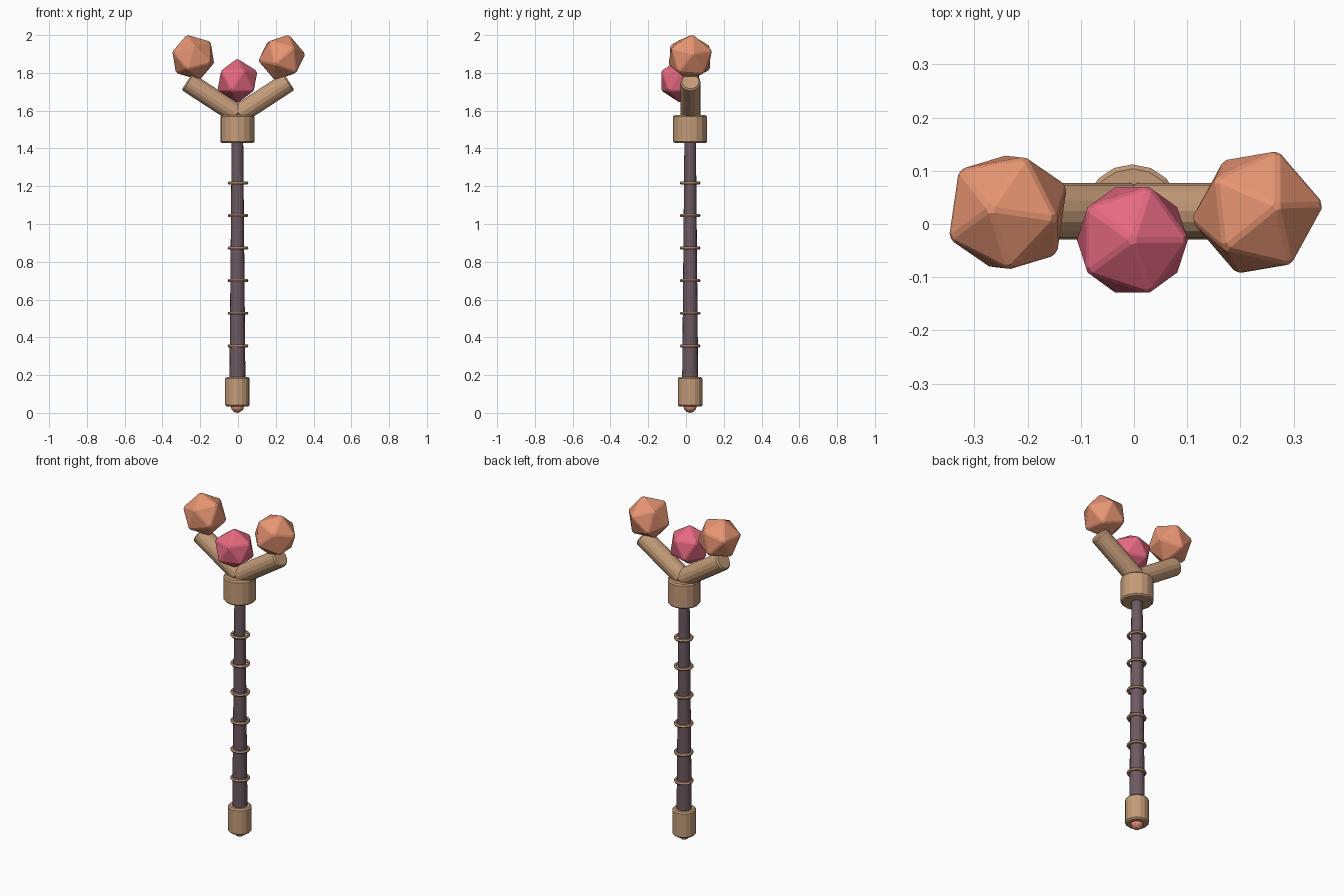
import bpy, bmesh, math
from mathutils import Matrix, Vector

if "Cube" in bpy.data.objects:
    bpy.data.objects.remove(bpy.data.objects["Cube"])

Y = 0.022  # depth of the staff axis


def material(name, rgb):
    m = bpy.data.materials.new(name)
    m.diffuse_color = (*rgb, 1)
    m.use_nodes = True
    m.node_tree.nodes["Principled BSDF"].inputs["Base Color"].default_value = m.diffuse_color
    return m


TAN = material("tan_wood", (0.55, 0.33, 0.19))
DARK = material("dark_wood", (0.15, 0.10, 0.12))
ORANGE = material("orange_gem", (0.80, 0.30, 0.17))
PINK = material("pink_gem", (0.78, 0.14, 0.22))


def add_object(name, bm, mat, matrix=Matrix()):
    bmesh.ops.recalc_face_normals(bm, faces=bm.faces)
    mesh = bpy.data.meshes.new(name)
    bm.to_mesh(mesh)
    bm.free()
    mesh.materials.append(mat)
    ob = bpy.data.objects.new(name, mesh)
    ob.matrix_world = matrix
    bpy.context.collection.objects.link(ob)
    return ob


def rod(name, start, end, r1, r2, mat, sides=16, bevel=0.0):
    """Tapered cylinder between two points, with optional bevelled rims."""
    start, end = Vector(start), Vector(end)
    axis = end - start
    bm = bmesh.new()
    bmesh.ops.create_cone(bm, cap_ends=True, segments=sides, radius1=r1,
                          radius2=r2, depth=axis.length)
    if bevel:
        rims = [e for e in bm.edges if abs(e.verts[0].co.z - e.verts[1].co.z) < 1e-5]
        bmesh.ops.bevel(bm, geom=rims, offset=bevel, segments=1, affect='EDGES')
    rot = axis.to_track_quat('Z', 'Y').to_matrix().to_4x4()
    return add_object(name, bm, mat, Matrix.Translation((start + end) / 2) @ rot)


def gem(name, centre, radius, mat, top=(0, 0, 1), side=(1, 0, 0)):
    """Bevelled icosahedron; top and side aim its local z and x axes."""
    bm = bmesh.new()
    bmesh.ops.create_icosphere(bm, subdivisions=1, radius=radius)
    bmesh.ops.bevel(bm, geom=bm.edges[:], offset=0.006, segments=1, affect='EDGES')
    z = Vector(top).normalized()
    x = Vector(side)
    x = (x - z * x.dot(z)).normalized()
    rot = Matrix((x, z.cross(x), z)).transposed().to_4x4()
    return add_object(name, bm, mat, Matrix.Translation(centre) @ rot)


def ring(name, z, major, minor, mat):
    bpy.ops.mesh.primitive_torus_add(location=(0, Y, z), major_radius=major,
                                     minor_radius=minor, major_segments=16,
                                     minor_segments=6)
    ob = bpy.context.object
    ob.name = name
    ob.data.materials.append(mat)


# Shaft with its end cap and collar
rod("shaft", (-0.003, Y, 0.10), (-0.003, Y, 1.50), 0.043, 0.030, DARK)
rod("end_cap", (-0.003, Y, 0.033), (-0.003, Y, 0.19), 0.065, 0.065, TAN, bevel=0.008)
rod("collar", (-0.003, Y, 1.428), (-0.003, Y, 1.576), 0.09, 0.09, TAN, bevel=0.008)

# Pommel stud under the cap
bm = bmesh.new()
bmesh.ops.create_icosphere(bm, subdivisions=2, radius=0.036)
add_object("pommel_stud", bm, ORANGE, Matrix.Translation((-0.003, Y, 0.036)))

# Grip rings
for i in range(6):
    ring(f"grip_ring_{i + 1}", 0.355 + i * 0.1725, 0.046, 0.009, TAN)

# Forked arms
for name, s in (("left_arm", -1), ("right_arm", 1)):
    rod(name, (0, Y + 0.002, 1.578), (s * 0.27, Y + 0.002, 1.754),
        0.053, 0.053, TAN, bevel=0.008)

# Gems
gem("left_gem", (-0.237, Y, 1.882), 0.126, ORANGE, (-0.27, 0.05, 0.96), (0.74, -0.10, 0.67))
gem("right_gem", (0.232, Y, 1.882), 0.128, ORANGE, (0.30, 0.10, 0.95), (0.985, 0.12, 0.13))
gem("centre_gem", (-0.003, -0.03, 1.758), 0.119, PINK)
